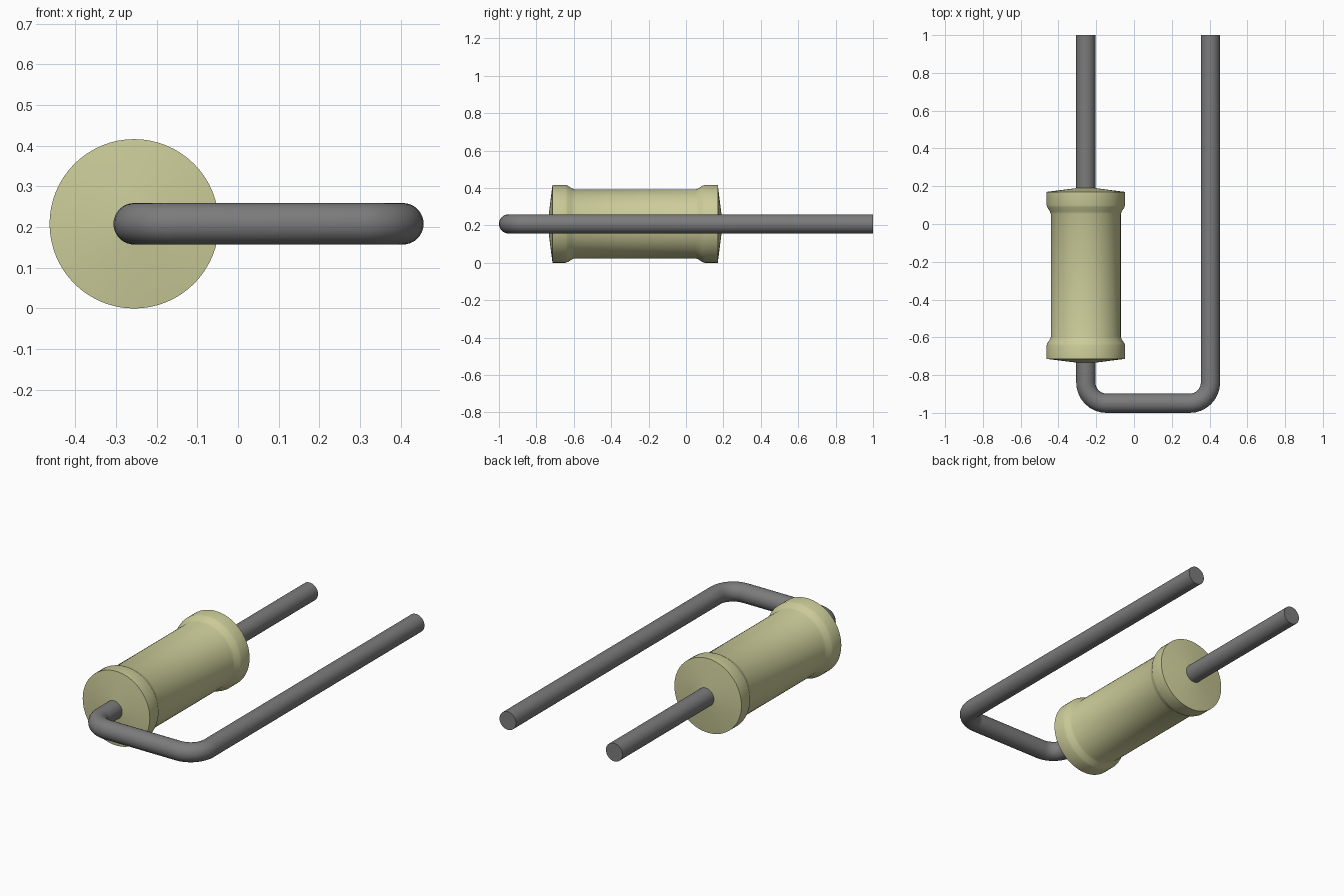
import bpy
import bmesh
from math import cos, sin, pi, radians
from mathutils import Matrix, Vector

cube = bpy.data.objects.get("Cube")
if cube:
    bpy.data.objects.remove(cube, do_unlink=True)

BODY_X, LEG_X, AXIS_Z = -0.255, 0.405, 0.208
WIRE_R, BEND_R, BEND_Y = 0.051, 0.11, -0.949


def make_material(name, color):
    mat = bpy.data.materials.new(name)
    mat.use_nodes = True
    mat.diffuse_color = color
    mat.node_tree.nodes["Principled BSDF"].inputs["Base Color"].default_value = color
    return mat


def smooth(obj):
    bpy.ops.object.select_all(action="DESELECT")
    obj.select_set(True)
    bpy.context.view_layer.objects.active = obj
    bpy.ops.object.shade_smooth_by_angle(angle=radians(35))


def lathe(name, profile, mat, segments=64):
    """Revolve (y, radius) points about the y axis."""
    bm = bmesh.new()
    verts = [bm.verts.new((r, y, 0)) for y, r in profile]
    edges = [bm.edges.new(pair) for pair in zip(verts, verts[1:])]
    bmesh.ops.spin(bm, geom=verts + edges, cent=(0, 0, 0), axis=(0, 1, 0),
                   angle=2 * pi, steps=segments, use_duplicate=False)
    bmesh.ops.remove_doubles(bm, verts=bm.verts, dist=0.0001)
    bmesh.ops.recalc_face_normals(bm, faces=bm.faces)
    mesh = bpy.data.meshes.new(name)
    bm.to_mesh(mesh)
    bm.free()
    mesh.materials.append(mat)
    obj = bpy.data.objects.new(name, mesh)
    bpy.context.collection.objects.link(obj)
    smooth(obj)
    return obj


def bend(center_x, start):
    """Quarter turn of the wire, counter-clockwise from a start angle."""
    return [Vector((center_x + BEND_R * cos(start + i * pi / 16),
                    BEND_Y + BEND_R + BEND_R * sin(start + i * pi / 16), 0))
            for i in range(9)]


def wire(name, path, mat):
    """Sweep a round section along a flat path, with flat ends."""
    bm = bmesh.new()
    rings = []
    for i, p in enumerate(path):
        before = path[max(i - 1, 0)]
        after = path[min(i + 1, len(path) - 1)]
        along = (after - before).normalized()
        side = Vector((along.y, -along.x, 0))
        rings.append([bm.verts.new(p + side * WIRE_R * cos(a) + Vector((0, 0, WIRE_R * sin(a))))
                      for a in (2 * pi * k / 32 for k in range(32))])
    for one, two in zip(rings, rings[1:]):
        for k in range(32):
            n = (k + 1) % 32
            bm.faces.new((one[k], one[n], two[n], two[k]))
    bm.faces.new(rings[0])
    bm.faces.new(rings[-1])
    bmesh.ops.recalc_face_normals(bm, faces=bm.faces)
    mesh = bpy.data.meshes.new(name)
    bm.to_mesh(mesh)
    bm.free()
    mesh.materials.append(mat)
    obj = bpy.data.objects.new(name, mesh)
    bpy.context.collection.objects.link(obj)
    obj.location.z = AXIS_Z
    smooth(obj)
    return obj


beige = make_material("beige_coating", (0.60, 0.60, 0.32, 1))
grey = make_material("grey_wire", (0.20, 0.20, 0.20, 1))

# Body: half profile mirrored about its middle, with shallow cone ends
half = [(0.465, 0), (0.462, 0.05), (0.442, 0.208), (0.372, 0.208),
        (0.360, 0.204), (0.338, 0.190), (0.325, 0.185)]
profile = [(-y, r) for y, r in half] + [(y, r) for y, r in reversed(half)]
body = lathe("resistor_body", profile, beige)
body.location = (BODY_X, -0.272, AXIS_Z)

# Lead: straight through the body, then folded back beside it
path = ([Vector((BODY_X, 1, 0))] + bend(BODY_X + BEND_R, pi)
        + bend(LEG_X - BEND_R, 1.5 * pi) + [Vector((LEG_X, 1, 0))])
wire("bent_wire_lead", path, grey)
